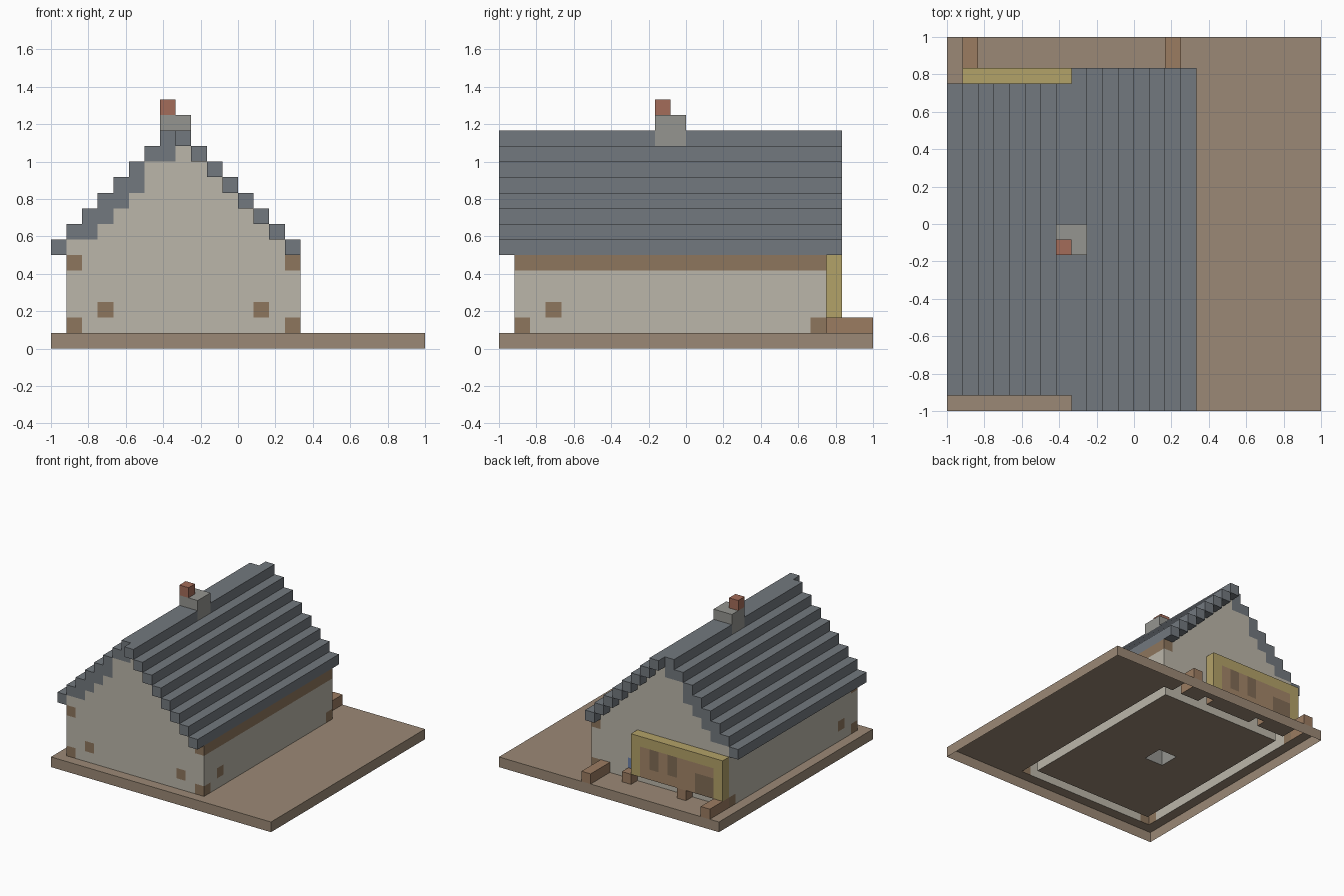
import bpy, bmesh

if "Cube" in bpy.data.objects:
    bpy.data.objects.remove(bpy.data.objects["Cube"])

N = 24                  # blocks along the base
U = 2.0 / N             # block size
cells = {}              # (i, j, k) -> part name


def fill(part, xs, ys, zs):
    """Fill a box of blocks; each range is (first, end)."""
    for i in range(*xs):
        for j in range(*ys):
            for k in range(*zs):
                cells[i, j, k] = part


def block(part, i, j, k):
    cells[i, j, k] = part


def roof_level(i):
    return 6 + i if i < 8 else 21 - i


# ground slab
fill("ground", (0, 24), (0, 24), (0, 1))

# side walls
fill("walls", (1, 2), (1, 21), (1, 7))
fill("walls", (15, 16), (1, 21), (1, 6))

# stepped gable walls, front and back
for i in range(1, 16):
    for j in (1, 20):
        fill("walls", (i, i + 1), (j, j + 1), (1, roof_level(i)))

# stepped roof: left slope is shorter and doubled, right slope overhangs
for i in range(16):
    ys = (1, 21) if i < 8 else (0, 22)
    k = roof_level(i)
    fill("roof", (i, i + 1), ys, (k, k + 1))
    if i in (1, 2, 3, 4, 6):
        fill("roof", (i + 1, i + 2), ys, (k, k + 1))

# chimney running from the ground through the ridge
fill("chimney", (7, 9), (10, 12), (1, 15))
block("chimney_pot", 7, 10, 15)

# timber beam, corner blocks and small timber ends
fill("timber", (15, 16), (1, 21), (5, 6))
for i in (1, 15):
    block("timber", i, 1, 5)
    block("timber", i, 1, 1)
    block("timber", i, 20, 1)
    block("timber", i, 3, 2)
for i in (3, 13):
    block("timber", i, 1, 2)

# framed panel on the back wall
fill("panel_frame", (1, 11), (21, 22), (2, 6))
fill("panel", (2, 10), (21, 22), (2, 5))
fill("panel_inset", (8, 9), (21, 22), (3, 5))
fill("panel_inset", (6, 7), (21, 22), (3, 5))
fill("panel_inset", (2, 4), (21, 22), (2, 4))
block("window", 11, 20, 2)

# low posts behind the house
fill("back_posts", (14, 15), (21, 24), (1, 2))
fill("back_posts", (1, 2), (21, 24), (1, 2))
block("back_posts", 11, 21, 1)
block("back_posts", 5, 21, 1)

COLORS = {
    "ground": (0.33, 0.25, 0.18),
    "walls": (0.50, 0.47, 0.40),
    "roof": (0.17, 0.19, 0.21),
    "chimney": (0.30, 0.30, 0.28),
    "chimney_pot": (0.37, 0.15, 0.10),
    "timber": (0.27, 0.18, 0.11),
    "panel_frame": (0.45, 0.36, 0.14),
    "panel": (0.37, 0.24, 0.14),
    "panel_inset": (0.22, 0.15, 0.09),
    "window": (0.15, 0.22, 0.40),
    "back_posts": (0.33, 0.20, 0.12),
}


def exposed_faces(cell):
    """Yield the corner loops of the block sides that touch no other block."""
    for axis in range(3):
        b, c = (axis + 1) % 3, (axis + 2) % 3
        for side in (0, 1):
            near = list(cell)
            near[axis] += 2 * side - 1
            # the underside of the model is open
            if tuple(near) in cells or near[2] < 0:
                continue
            loop = []
            for du, dv in ((0, 0), (1, 0), (1, 1), (0, 1)):
                p = list(cell)
                p[axis] += side
                p[b] += du
                p[c] += dv
                loop.append(tuple(p))
            yield loop if side else loop[::-1]


# one object per part, made of its exposed block faces
for part, color in COLORS.items():
    bm = bmesh.new()
    verts = {}
    for cell, owner in cells.items():
        if owner != part:
            continue
        for loop in exposed_faces(cell):
            for p in loop:
                if p not in verts:
                    verts[p] = bm.verts.new((p[0] * U - 1, p[1] * U - 1, p[2] * U))
            bm.faces.new([verts[p] for p in loop])
    # merge flat neighbouring faces
    bmesh.ops.dissolve_limit(bm, angle_limit=0.01, verts=bm.verts[:], edges=bm.edges[:])
    mesh = bpy.data.meshes.new(part)
    bm.to_mesh(mesh)
    bm.free()
    mat = bpy.data.materials.new(part)
    mat.diffuse_color = (*color, 1)
    mat.use_nodes = True
    mat.node_tree.nodes["Principled BSDF"].inputs["Base Color"].default_value = mat.diffuse_color
    mesh.materials.append(mat)
    bpy.context.collection.objects.link(bpy.data.objects.new(part, mesh))
